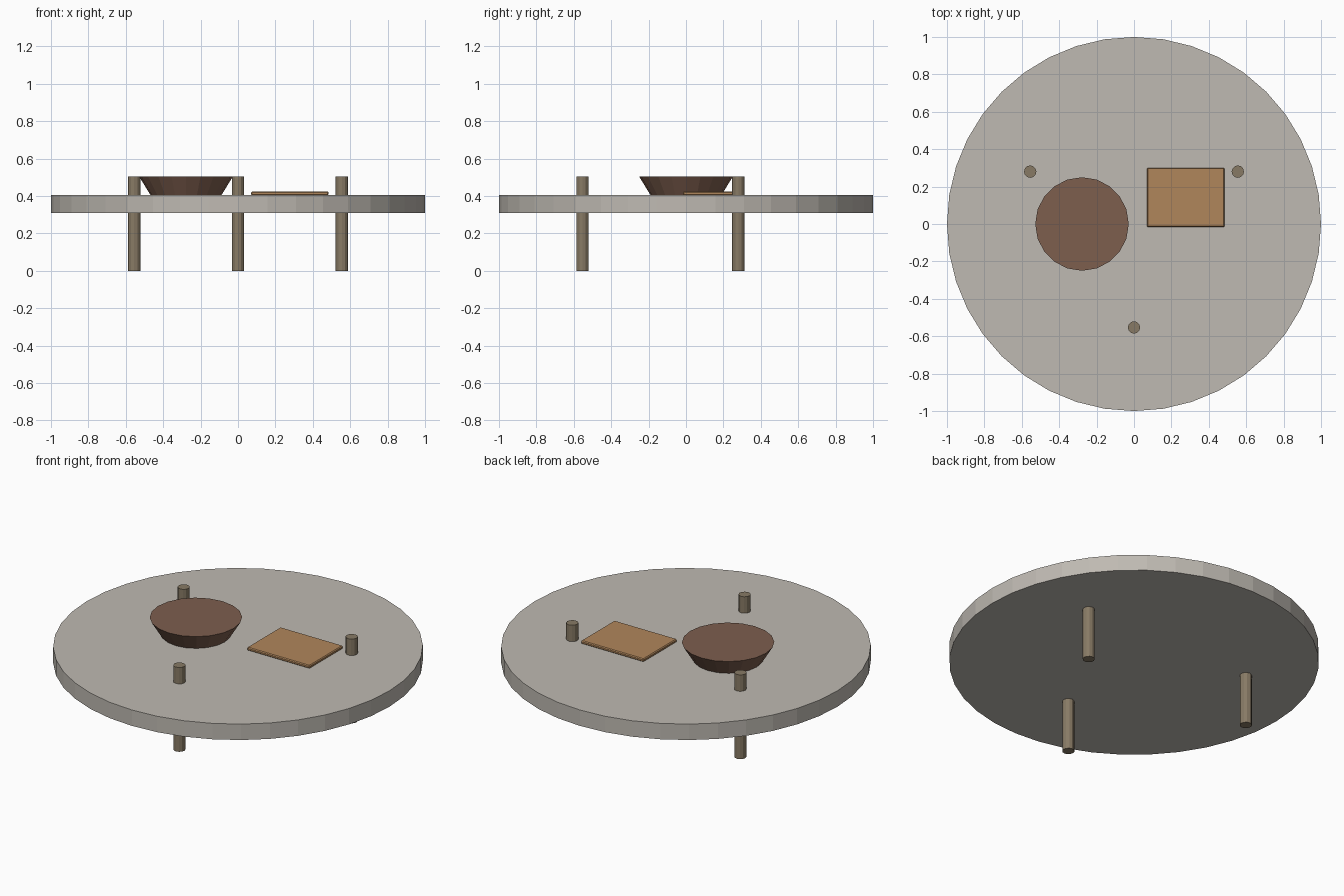
import bpy, math

if "Cube" in bpy.data.objects:
    bpy.data.objects.remove(bpy.data.objects["Cube"])


def material(name, rgb):
    m = bpy.data.materials.new(name)
    m.diffuse_color = (*rgb, 1)
    m.use_nodes = True
    m.node_tree.nodes["Principled BSDF"].inputs["Base Color"].default_value = m.diffuse_color
    return m


STONE = material("pale stone", (0.52, 0.49, 0.445))
WOOD = material("grey brown wood", (0.245, 0.195, 0.13))
BROWN = material("dark brown", (0.205, 0.112, 0.076))
TAN = material("tan", (0.434, 0.238, 0.105))


def frustum(name, x, y, z0, z1, r0, r1, sides, mat):
    bpy.ops.mesh.primitive_cone_add(vertices=sides, radius1=r0, radius2=r1,
                                    depth=z1 - z0, location=(x, y, (z0 + z1) / 2))
    ob = bpy.context.object
    ob.name = name
    ob.data.materials.append(mat)
    return ob


# Round table top
frustum("table_top", 0, 0, 0.31, 0.405, 1, 1, 40, STONE)

# Three legs passing through the top
for name, x, y in (("front_leg", 0, -0.553),
                   ("back_left_leg", -0.555, 0.28),
                   ("back_right_leg", 0.555, 0.28)):
    frustum(name, x, y, 0, 0.503, 0.033, 0.033, 12, WOOD)

# Flared bowl with a flat filled top
frustum("bowl", -0.278, 0, 0.405, 0.503, 0.19, 0.25, 20, BROWN)

# Thin board with softened edges
bpy.ops.mesh.primitive_cube_add(size=1, location=(0.277, 0.142, 0.4135))
board = bpy.context.object
board.name = "board"
board.scale = (0.415, 0.317, 0.019)
bpy.ops.object.transform_apply(location=False, rotation=False, scale=True)
board.data.materials.append(TAN)
bevel = board.modifiers.new("soft_edges", "BEVEL")
bevel.width = 0.005
bevel.segments = 1
